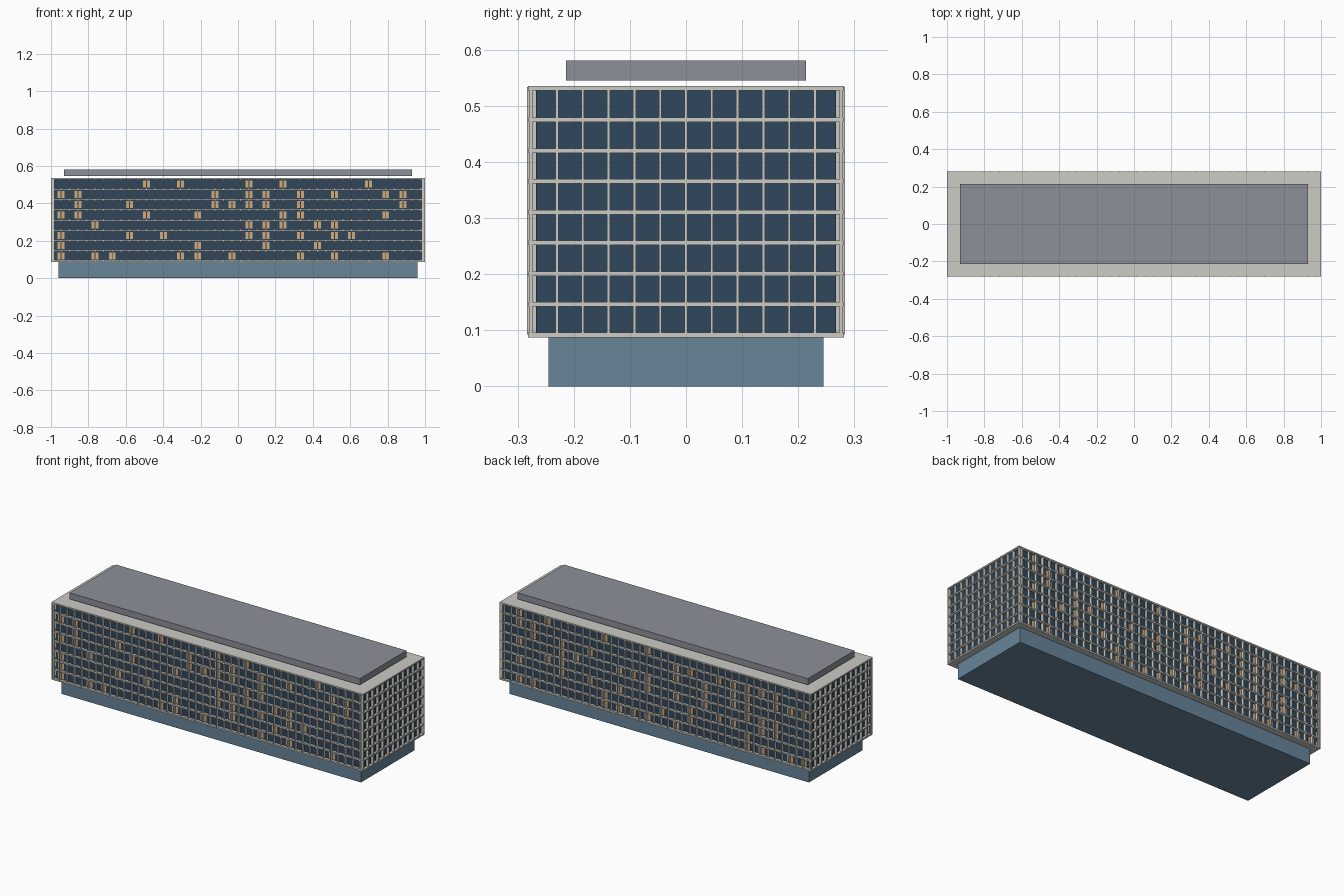
import bpy, bmesh, random
from mathutils import Matrix, Vector

if "Cube" in bpy.data.objects:
    bpy.data.objects.remove(bpy.data.objects["Cube"])

random.seed(4)


def material(name, r, g, b):
    lin = [((c / 255 + 0.055) / 1.055) ** 2.4 for c in (r, g, b)]
    m = bpy.data.materials.new(name)
    m.diffuse_color = (*lin, 1)
    m.use_nodes = True
    m.node_tree.nodes["Principled BSDF"].inputs["Base Color"].default_value = m.diffuse_color
    return m


concrete = material("pale concrete", 204, 203, 197)
glass = material("dark blue glass", 46, 71, 93)
lobby = material("lobby blue glass", 104, 133, 154)
roof_grey = material("roof grey", 140, 144, 152)
lit = material("warm lit window", 208, 172, 128)


def boxes(name, mat, spans):
    """One object from boxes given as (x0, x1, y0, y1, z0, z1)."""
    bm = bmesh.new()
    for x0, x1, y0, y1, z0, z1 in spans:
        centre = Vector((x0 + x1, y0 + y1, z0 + z1)) / 2
        size = Matrix.Diagonal((x1 - x0, y1 - y0, z1 - z0, 1))
        bmesh.ops.create_cube(bm, size=1, matrix=Matrix.Translation(centre) @ size)
    me = bpy.data.meshes.new(name)
    bm.to_mesh(me)
    bm.free()
    me.materials.append(mat)
    ob = bpy.data.objects.new(name, me)
    bpy.context.collection.objects.link(ob)


def slab(hx, hy, z0, z1):
    return (-hx, hx, -hy, hy, z0, z1)


# Main masses
GX, GY = 0.984, 0.267          # half size of the glass body
FX, FY = 1.0, 0.2833           # outer face of the fins
Z0, STOREY, FLOORS = 0.0915, 0.0548, 8
boxes("ground_floor", lobby, [slab(0.96, 0.245, 0, 0.088)])
boxes("glass_body", glass, [slab(GX, GY, 0.09, 0.53)])
boxes("roof_plant", roof_grey, [slab(0.93, 0.2135, 0.545, 0.581)])

# Floor bands, including bottom and roof slabs
bands = [slab(0.9975, 0.281, Z0 + i * STOREY - 0.004, Z0 + i * STOREY + 0.004)
         for i in range(1, FLOORS)]
bands += [slab(0.9985, 0.282, 0.087, 0.096), slab(0.9985, 0.282, 0.527, 0.535)]
boxes("floor_bands", concrete, bands)

# Vertical fins on the long and short sides
PITCH, T = 0.0457, 0.0025
xs = [-0.9922 + PITCH * k for k in range(44)]
ys = [0.046 * k for k in range(-6, 7)]
ZB, ZT = 0.0925, 0.534
long_fins, end_fins = [], []
for s in (-1, 1):
    y0, y1 = sorted((s * (GY - 0.002), s * FY))
    long_fins += [(x - T, x + T, y0, y1, ZB, ZT) for x in xs]
    x0, x1 = sorted((s * (GX - 0.002), s * FX))
    end_fins += [(x0, x1, y - T, y + T, ZB, ZT) for y in ys]
boxes("long_side_fins", concrete, long_fins)
boxes("end_fins", concrete, end_fins)

# Lit windows, lowest floor first; columns are every second fin
front = [(0, 2, 3, 7, 8, 10, 14, 16, 19), (0, 8, 12, 15),
         (0, 4, 6, 11, 12, 14, 16, 17), (2, 11, 12, 13, 15, 16),
         (0, 1, 5, 8, 13, 14, 19), (1, 4, 9, 10, 11, 12, 14, 20),
         (0, 1, 9, 11, 12, 14, 16, 19, 20), (5, 7, 11, 13, 18)]
back = [[c for c in range(21) if random.random() < 0.33] for _ in front]
for name, rows, s in (("front_lit_windows", front, -1), ("back_lit_windows", back, 1)):
    y0, y1 = sorted((s * (GY - 0.001), s * (GY + 0.002)))
    plates = []
    for i, row in enumerate(rows):
        z = Z0 + (i + 0.5) * STOREY
        for c in row:
            x = xs[2 * c + 1]
            plates.append((x - 0.0185, x + 0.0185, y0, y1, z - 0.019, z + 0.019))
    boxes(name, lit, plates)
